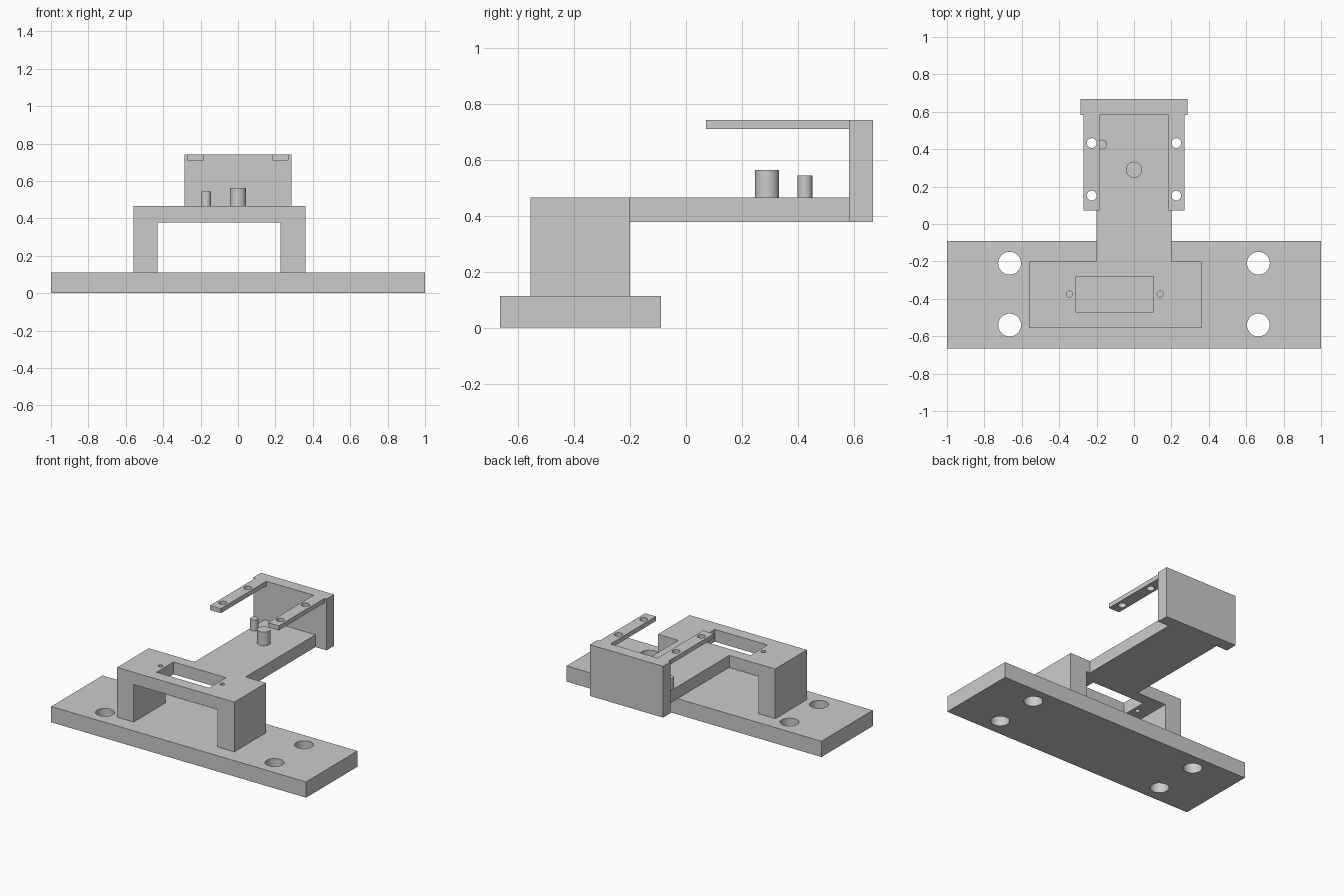
import bpy
import bmesh
from mathutils import Vector

if "Cube" in bpy.data.objects:
    bpy.data.objects.remove(bpy.data.objects["Cube"], do_unlink=True)

grey = bpy.data.materials.new("plain grey")
grey.use_nodes = True
colour = (0.6, 0.6, 0.6, 1)
grey.diffuse_color = colour
grey.node_tree.nodes["Principled BSDF"].inputs["Base Color"].default_value = colour


def finish(name, bm):
    mesh = bpy.data.meshes.new(name)
    bm.to_mesh(mesh)
    bm.free()
    mesh.materials.append(grey)
    ob = bpy.data.objects.new(name, mesh)
    bpy.context.collection.objects.link(ob)
    return ob


def box(name, x, y, z):
    """Box from (min, max) ranges."""
    low, high = (Vector(v) for v in zip(x, y, z))
    bm = bmesh.new()
    bmesh.ops.create_cube(bm, size=1)
    for v in bm.verts:
        v.co = (low + high) / 2 + v.co * (high - low)
    return finish(name, bm)


def cylinder(name, x, y, z, radius):
    bm = bmesh.new()
    bmesh.ops.create_cone(bm, cap_ends=True, segments=48, radius1=radius,
                          radius2=radius, depth=z[1] - z[0])
    bmesh.ops.translate(bm, verts=bm.verts, vec=(x, y, sum(z) / 2))
    return finish(name, bm)


def activate(ob):
    bpy.ops.object.select_all(action='DESELECT')
    ob.select_set(True)
    bpy.context.view_layer.objects.active = ob


def cut(ob, cutters):
    activate(ob)
    for cutter in cutters:
        mod = ob.modifiers.new("cut", 'BOOLEAN')
        mod.operation = 'DIFFERENCE'
        mod.solver = 'EXACT'
        mod.object = cutter
        bpy.ops.object.modifier_apply(modifier=mod.name)
        bpy.data.objects.remove(cutter, do_unlink=True)
    smooth(ob)


def smooth(ob):
    activate(ob)
    bpy.ops.object.shade_smooth_by_angle()


FLOOR, UNDER, DECK, TOP = 0.112, 0.378, 0.465, 0.742

# Base plate with four mounting holes
base = box("base_plate", (-1, 1), (-0.665, -0.09), (0, FLOOR))
cut(base, [cylinder("hole", x, y, (-0.1, 0.3), 0.061)
           for x in (-0.665, 0.665) for y in (-0.54, -0.21)])

# Bridge with an open underside, a slot and two screw holes
bridge = box("bridge", (-0.56, 0.36), (-0.555, -0.2), (FLOOR, DECK))
cut(bridge, [box("opening", (-0.43, 0.227), (-0.8, 0), (0, UNDER)),
             box("slot", (-0.31, 0.103), (-0.47, -0.28), (0.3, 0.6))]
    + [cylinder("hole", x, -0.375, (0.3, 0.6), 0.016) for x in (-0.345, 0.14)])

# Arm and upright end plate
box("arm", (-0.2, 0.2), (-0.2, 0.582), (UNDER, DECK))
box("end_plate", (-0.287, 0.287), (0.582, 0.667), (UNDER, TOP))

# Pegs standing on the arm
smooth(cylinder("large_peg", 0, 0.29, (DECK, 0.562), 0.043))
smooth(cylinder("small_peg", -0.17, 0.425, (DECK, 0.543), 0.026))

# Drilled prongs reaching forward from the end plate
for name, side in (("left_prong", 1), ("right_prong", -1)):
    xs = sorted((side * 0.185, side * 0.27))
    prong = box(name, xs, (0.072, 0.582), (0.71, TOP))
    cut(prong, [cylinder("hole", side * 0.226, y, (0.6, 0.9), 0.026)
                for y in (0.152, 0.433)])
